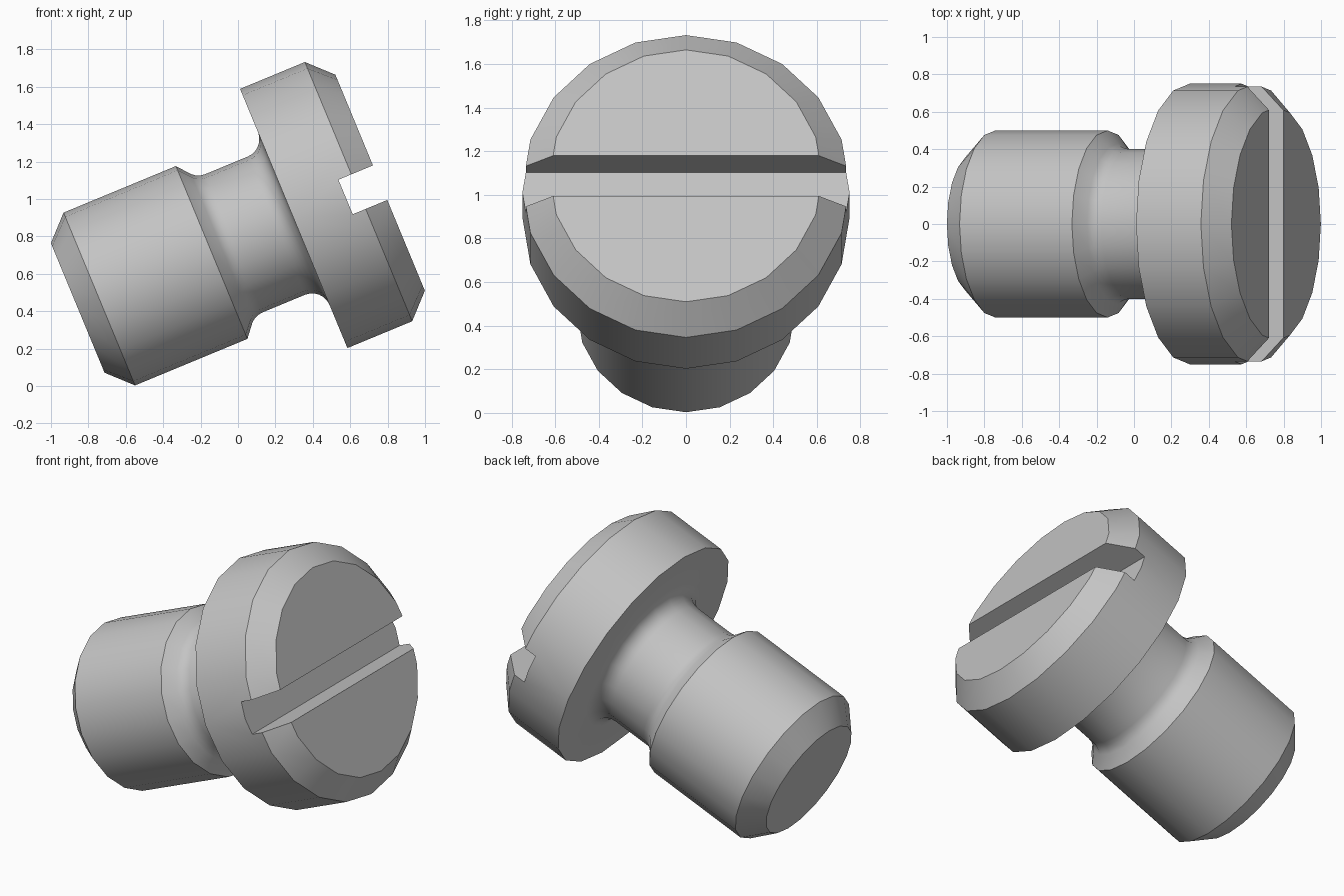
import bpy
import bmesh
from math import sin, cos, pi, radians
from mathutils import Matrix

cube = bpy.data.objects.get("Cube")
if cube:
    bpy.data.objects.remove(cube, do_unlink=True)

SIDES = 20
TILT = radians(67.5)
PLACE = Matrix.Translation((-0.273, 0, 0.659)) @ Matrix.Rotation(TILT, 4, "Y")

# Single grey metal
steel = bpy.data.materials.new("grey_metal")
steel.use_nodes = True
GREY = (0.55, 0.55, 0.55, 1)
steel.diffuse_color = GREY
steel.node_tree.nodes["Principled BSDF"].inputs["Base Color"].default_value = GREY


def add_object(name, bm):
    bmesh.ops.recalc_face_normals(bm, faces=bm.faces)
    mesh = bpy.data.meshes.new(name)
    bm.to_mesh(mesh)
    bm.free()
    mesh.materials.append(steel)
    obj = bpy.data.objects.new(name, mesh)
    bpy.context.collection.objects.link(obj)
    obj.matrix_world = PLACE
    return obj


def arc(radius, centre_r, centre_h, start, end, steps):
    """Fillet points (radius, height) around a centre, angles in degrees."""
    angles = [radians(start + (end - start) * i / steps) for i in range(steps + 1)]
    return [(centre_r + radius * cos(a), centre_h + radius * sin(a)) for a in angles]


def lathe(name, profile):
    bm = bmesh.new()
    rings = [[bm.verts.new((r * cos(2 * pi * i / SIDES), r * sin(2 * pi * i / SIDES), h))
              for i in range(SIDES)] for r, h in profile]
    for low, high in zip(rings, rings[1:]):
        for i in range(SIDES):
            j = (i + 1) % SIDES
            bm.faces.new((low[i], low[j], high[j], high[i]))
    bm.faces.new(rings[0])
    bm.faces.new(rings[-1])
    return add_object(name, bm)


# Chamfered shank, filleted neck and chamfered head as one turned body
shank = [(0.375, -0.632), (0.5, -0.507), (0.5, 0.143)]
neck = arc(0.1, 0.5, 0.272, 225, 180, 3) + arc(0.1, 0.5, 0.518, 180, 90, 6)
head = [(0.75, 0.618), (0.75, 0.993), (0.625, 1.118)]
screw = lathe("slotted_screw", shank + neck + head)

# Driver slot across the head
bm = bmesh.new()
bmesh.ops.create_cube(bm, size=1, matrix=Matrix.Translation((0, 0, 1.118))
                      @ Matrix.Diagonal((0.2, 2, 0.4, 1)))
cutter = add_object("slot_cutter", bm)
cutter.hide_render = True

cut = screw.modifiers.new("slot", "BOOLEAN")
cut.operation = "DIFFERENCE"
cut.solver = "EXACT"
cut.object = cutter
bpy.ops.object.select_all(action="DESELECT")
bpy.context.view_layer.objects.active = screw
screw.select_set(True)
bpy.ops.object.modifier_apply(modifier=cut.name)
bpy.data.objects.remove(cutter, do_unlink=True)

# Smooth round walls, crisp machined edges
bpy.ops.object.shade_smooth_by_angle(angle=radians(30))
